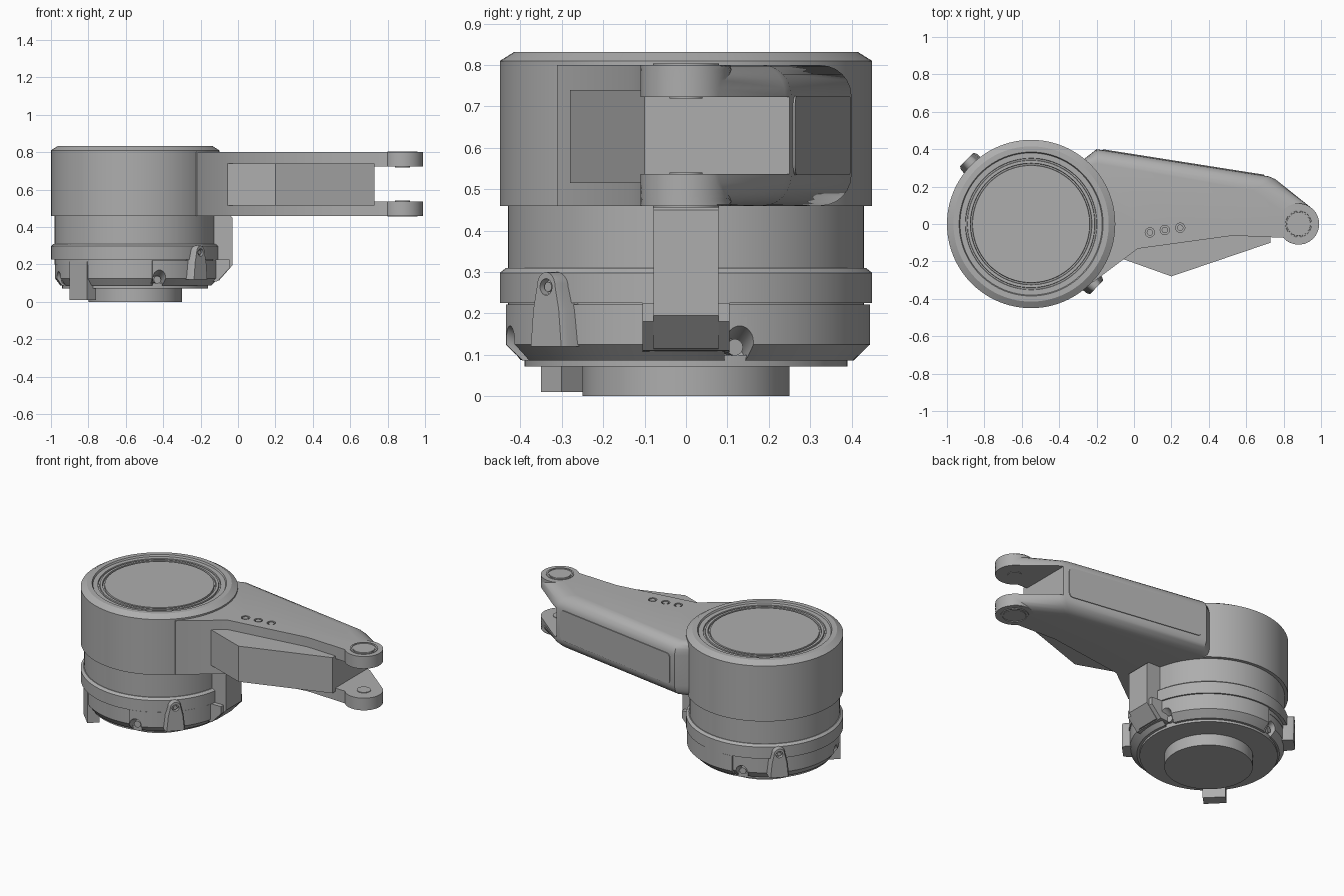
import bpy, bmesh, math
from mathutils import Matrix, Vector

if "Cube" in bpy.data.objects:
    bpy.data.objects.remove(bpy.data.objects["Cube"], do_unlink=True)

grey = bpy.data.materials.new("machined_grey")
grey.use_nodes = True
COLOUR = (0.42, 0.42, 0.42, 1)
grey.diffuse_color = COLOUR
grey.node_tree.nodes["Principled BSDF"].inputs["Base Color"].default_value = COLOUR

AXIS = Vector((-0.55, 0, 0))   # drum axis
EYE = Vector((0.88, 0, 0))     # fork pin axis


def finish(name, bm, matrix=Matrix(), angle=30):
    bmesh.ops.transform(bm, matrix=matrix, verts=bm.verts)
    bmesh.ops.recalc_face_normals(bm, faces=bm.faces)
    mesh = bpy.data.meshes.new(name)
    bm.to_mesh(mesh)
    bm.free()
    mesh.materials.append(grey)
    ob = bpy.data.objects.new(name, mesh)
    bpy.context.collection.objects.link(ob)
    activate(ob)
    bpy.ops.object.shade_smooth_by_angle(angle=math.radians(angle))
    return ob


def activate(ob):
    bpy.ops.object.select_all(action='DESELECT')
    ob.select_set(True)
    bpy.context.view_layer.objects.active = ob


def lathe(name, profile, centre, steps=96, start=0, sweep=360):
    """Spin an (r, z) profile; a partial sweep is closed with end caps."""
    bm = bmesh.new()
    full = sweep == 360
    rings = []
    for i in range(steps if full else steps + 1):
        a = math.radians(start + sweep * i / steps)
        rings.append([bm.verts.new((r * math.cos(a), r * math.sin(a), z)) for r, z in profile])
    n = len(profile)
    for i in range(steps):
        p, q = rings[i], rings[(i + 1) % len(rings)]
        for j in range(n - 1 if full else n):
            k = (j + 1) % n
            bm.faces.new((p[j], q[j], q[k], p[k]))
    if not full:
        bm.faces.new(rings[0])
        bm.faces.new(rings[-1])
    bmesh.ops.remove_doubles(bm, verts=bm.verts, dist=1e-5)
    return finish(name, bm, Matrix.Translation(centre))


def loft(name, layers, matrix=Matrix()):
    """Skin equal-length closed loops of 3D points and cap both ends."""
    bm = bmesh.new()
    loops = [[bm.verts.new(p) for p in layer] for layer in layers]
    n = len(loops[0])
    for a, b in zip(loops, loops[1:]):
        for j in range(n):
            k = (j + 1) % n
            bm.faces.new((a[j], a[k], b[k], b[j]))
    bm.faces.new(loops[0])
    bm.faces.new(loops[-1])
    return finish(name, bm, matrix)


def prism(name, outline, lo, hi, matrix=Matrix()):
    return loft(name, [[(x, y, h) for x, y in outline] for h in (lo, hi)], matrix)


def cut(target, cutters):
    for c in cutters:
        mod = target.modifiers.new("cut", 'BOOLEAN')
        mod.operation, mod.solver, mod.object = 'DIFFERENCE', 'EXACT', c
        activate(target)
        bpy.ops.object.modifier_apply(modifier=mod.name)
        bpy.data.objects.remove(c, do_unlink=True)
    activate(target)
    bpy.ops.object.shade_smooth_by_angle(angle=math.radians(30))


def rod(name, radius, lo, hi, centre=(0, 0, 0), steps=24):
    return lathe(name, [(0, lo), (radius, lo), (radius, hi), (0, hi)], centre, steps)


def radial(deg):
    """Local x = tangent, y = up, z = outward from the drum axis."""
    a = math.radians(deg)
    m = Matrix(((-math.sin(a), 0, math.cos(a)), (math.cos(a), 0, math.sin(a)), (0, 1, 0)))
    return Matrix.Translation(AXIS) @ m.to_4x4()


# Upper drum with chamfered rim and recessed, grooved lid
lathe("upper_drum", [(0, .46), (.45, .46), (.45, .81), (.415, .832), (.385, .832), (.38, .822),
                     (.352, .822), (.35, .815), (.342, .815), (.34, .822), (.325, .822),
                     (.323, .812), (.315, .812), (.313, .822), (0, .822)], AXIS)

# Neck, flange and hub
lathe("neck", [(0, .2), (.43, .2), (.43, .47), (0, .47)], AXIS)
lathe("flange", [(.38, .225), (.45, .225), (.45, .298), (.435, .31), (.38, .31), (.38, .225)], AXIS)
lathe("bottom_plate", [(0, .072), (.39, .072), (.39, .1), (0, .1)], AXIS)
rod("bottom_hub", .25, 0, .08, AXIS, 96)

# Base housing and its thicker side cover, with scooped screw pockets
base = lathe("base_housing", [(0, .087), (.4, .087), (.428, .125), (.428, .23), (0, .23)], AXIS)
cover = lathe("base_cover", [(.3, .086), (.405, .086), (.445, .125), (.445, .222), (.3, .222)],
              AXIS, 64, -78, 178)
for part in (base, cover):
    scoops = []
    for deg in (17, 107, 197, 287):
        c = rod("scoop", .035, -.05, .12)
        c.matrix_world = radial(deg) @ Matrix.Translation((0, .115, .41)) @ Matrix.Rotation(math.radians(-25), 4, 'X')
        scoops.append(c)
    bpy.context.view_layer.update()
    cut(part, scoops)
for deg in (17, 107, 197, 287):
    s = rod("pocket_screw", .02, -.06, .0)
    s.matrix_world = radial(deg) @ Matrix.Translation((0, .118, .405))

# Screw lugs on opposite sides
arch = [(.036 * math.cos(math.pi * i / 12), .264 + .036 * math.sin(math.pi * i / 12)) for i in range(13)]
lug_outline = [(.06, .12), (.05, .21)] + arch + [(-.05, .21), (-.06, .12)]
for deg in (135, 316):
    lug = loft("screw_lug", [[(x * s, y, h) for x, y in lug_outline]
                             for h, s in ((.38, 1.1), (.47, 1), (.487, .85))], radial(deg))
    hole = rod("hole", .02, .465, .52)
    hole.matrix_world = radial(deg) @ Matrix.Translation((0, .264, 0))
    bpy.context.view_layer.update()
    cut(lug, [hole])
    pin = rod("lug_screw", .012, .45, .48)
    pin.matrix_world = radial(deg) @ Matrix.Translation((0, .264, 0))

# Stop block under the base
prism("stop_block", [(-.065, .01), (.065, .01), (.065, .215), (-.065, .215)], .36, .43, radial(225))

# Upright bracket joining base to arm
prism("bracket", [(.3, .09), (.45, .115), (.52, .195), (.52, .45), (.505, .462), (.3, .462)], -.078, .078,
      Matrix.Translation(AXIS) @ Matrix.Rotation(math.pi / 2, 4, 'X'))
prism("bracket_foot", [(.3, .1), (.44, .11), (.505, .18), (.505, .225), (.3, .225)], -.105, .105,
      Matrix.Translation(AXIS) @ Matrix.Rotation(math.pi / 2, 4, 'X'))


# Arm: one outline lofted upward, its rear edge rounded at top and bottom
def arm_layer(z, t):
    pts = [(-.4, .2), (-.27, .345 - .03 * t), (-.2, .40 - .075 * t), (.72 - .1 * t, .255 - .07 * t),
           (.755 - .125 * t, .24 - .06 * t)]
    first, last = math.radians(45 + 95 * t), math.radians(-138)
    for i in range(29):
        a = first + (last - first) * i / 28
        pts.append((EYE.x + .11 * math.cos(a), .11 * math.sin(a)))
    pts += [(.53, -.062), (.02, -.132), (-.22, -.312), (-.4, -.2)]
    return [(x, y, z) for x, y in pts]


levels = [(.075 * (1 - math.cos(math.radians(a))), 1 - math.sin(math.radians(a))) for a in range(0, 91, 15)]
layers = [arm_layer(.46 + d, t) for d, t in
          [(.075 - .075 * math.cos(math.radians(a)), 1 - math.sin(math.radians(a))) for a in range(0, 91, 15)]]
layers += [arm_layer(1.26 - p[0][2], 1 - math.sin(math.radians(90 - 15 * i)))
           for i, p in enumerate(reversed(layers))]
arm = loft("arm", layers)
gap = prism("fork_gap", [(.73, -.5), (1.2, -.5), (1.2, .5), (.73, .5)], .537, .723)
HOLES = [(.085, -.045), (.165, -.032), (.247, -.02)]
cut(arm, [gap] + [rod("hole", .025, .785, .85, (x, y, 0)) for x, y in HOLES])
for x, y in HOLES:
    rod("arm_screw", .017, .78, .798, (x, y, 0))

# Front web bulging out between the arm's plates
prism("front_web", [(-.2, -.29), (-.06, -.187), (.2, -.28), (.73, -.1), (.73, 0), (-.2, 0)], .515, .74)

# Rear panel plate with rounded corners
start, end = Vector((-.17, .395, .63)), Vector((.70, .258, .63))
along = (end - start).normalized()
length = (end - start).length
corners = []
for cx, cy, a0 in ((length - .03, .07, 0), (.03, .07, 90), (.03, -.07, 180), (length - .03, -.07, 270)):
    for i in range(5):
        a = math.radians(a0 + i * 22.5)
        corners.append((cx + .025 * math.cos(a), cy + .025 * math.sin(a)))
normal = along.cross(Vector((0, 0, 1)))
frame = Matrix((along, Vector((0, 0, 1)), normal)).transposed().to_4x4()
prism("rear_panel", corners, -.005, .004, Matrix.Translation(start) @ frame)

# Pivot bosses with a ring groove, mirrored above and below, and inner pin faces
BOSS = [(0, .0), (.08, .0), (.08, .006), (.07, .006), (.069, .001), (.064, .001), (.063, .005), (0, .005)]
for name, z, s in (("top_boss", .798, 1), ("bottom_boss", .462, -1)):
    lathe(name, [(r, s * h) for r, h in BOSS], EYE + Vector((0, 0, z)), 48)
    rod(name + "_pin_face", .04, -.003, .003, EYE + Vector((0, 0, .63 + s * .092)), 32)
